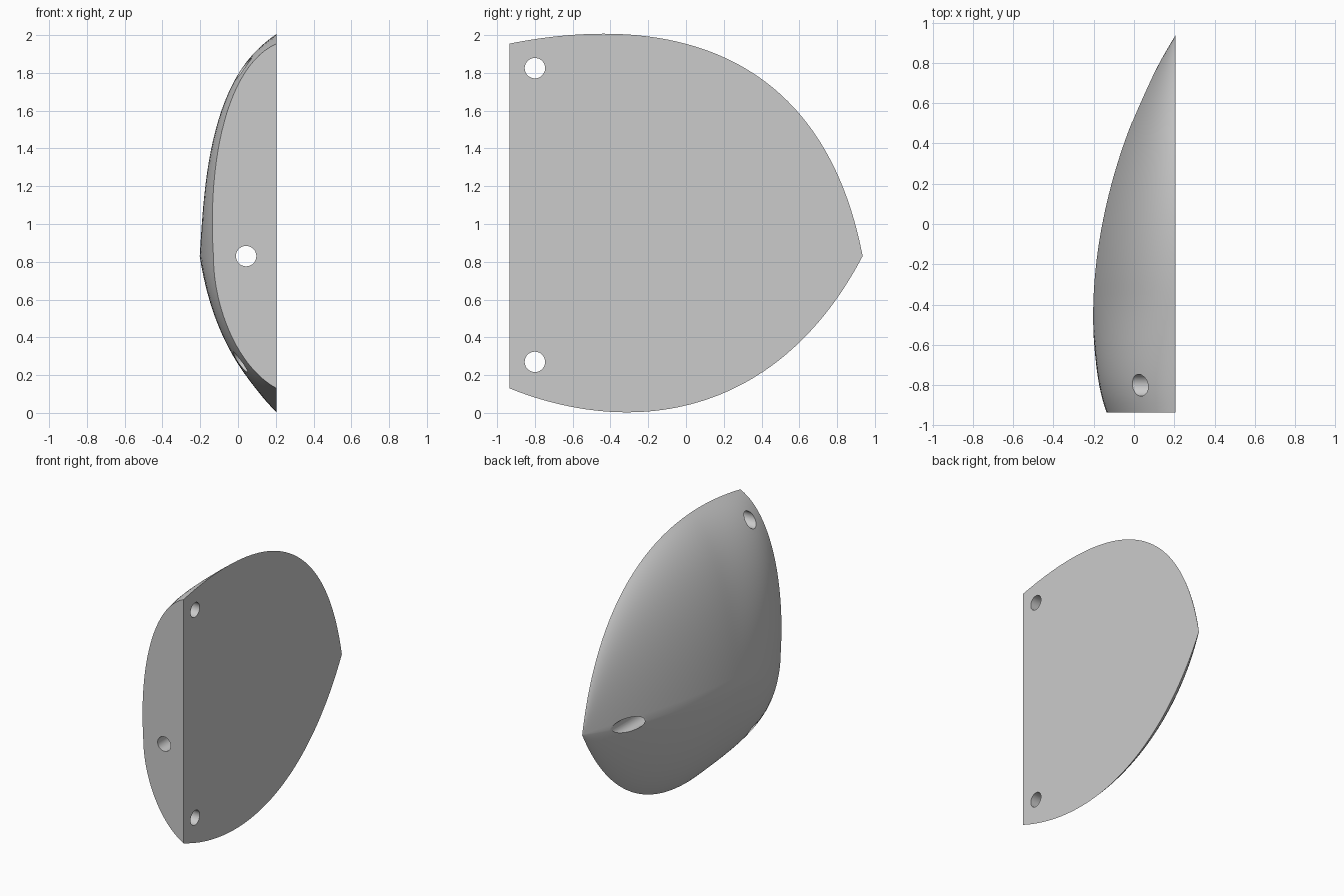
import bpy, bmesh, math
from mathutils import Vector

cube = bpy.data.objects.get("Cube")
if cube:
    bpy.data.objects.remove(cube, do_unlink=True)

FLAT_X, RIDGE_Z, FRONT_Y, TIP_Y = 0.205, 0.83, -0.935, 0.935
STATIONS, STEPS = 64, 24

# Guide curves as cubic control points: (y, z) outlines and (y, x) ridge
TOP = [(FRONT_Y, 1.955), (0.0, 2.14), (0.74, 1.85), (TIP_Y, RIDGE_Z)]
BOTTOM = [(FRONT_Y, 0.13), (-0.25, -0.145), (0.5, 0.0), (TIP_Y, RIDGE_Z)]
RIDGE = [(FRONT_Y, -0.13), (-0.5, -0.29), (0.3, -0.19), (TIP_Y, FLAT_X)]

# Section profiles from ridge to rim: (height fraction, depth fraction)
TOP_FRONT = [(0, 1), (0.45, 1.1), (0.9, 0.78), (1, 0)]
TOP_BODY = [(0, 1), (0.45, 0.9), (0.85, 0.62), (1, 0)]
LOW_FRONT = [(0, 1), (0.4, 1.0), (0.85, 0.6), (1, 0)]
LOW_BODY = [(0, 1), (0.35, 0.88), (0.78, 0.48), (1, 0)]


def bezier(points, t):
    a, b, c, d = (Vector(p) for p in points)
    s = 1 - t
    return a * s**3 + b * 3 * s * s * t + c * 3 * s * t * t + d * t**3


def value_at(points, y):
    low, high = 0.0, 1.0
    for _ in range(40):
        mid = (low + high) / 2
        if bezier(points, mid)[0] < y:
            low = mid
        else:
            high = mid
    return bezier(points, low)[1]


def section(y):
    """Points of one cross-section, from the top rim over the ridge to the bottom rim."""
    w = min(1, (y - FRONT_Y) / 0.6)
    w = w * w * (3 - 2 * w)
    depth = FLAT_X - value_at(RIDGE, y)

    def half(front, body, rim_z):
        pts = [Vector(p).lerp(Vector(q), w) for p, q in zip(front, body)]
        out = []
        for i in range(STEPS + 1):
            h, d = bezier(pts, i / STEPS)
            out.append((FLAT_X - depth * d, y, RIDGE_Z + (rim_z - RIDGE_Z) * h))
        return out

    upper = half(TOP_FRONT, TOP_BODY, value_at(TOP, y))
    lower = half(LOW_FRONT, LOW_BODY, value_at(BOTTOM, y))
    return upper[::-1] + lower[1:]


# Domed body lofted from the front face to the tip
bm = bmesh.new()
rings = []
for i in range(STATIONS):
    y = FRONT_Y + (TIP_Y - FRONT_Y) * math.sin(math.pi / 2 * i / STATIONS)
    rings.append([bm.verts.new(p) for p in section(y)])
tip = bm.verts.new((FLAT_X, TIP_Y, RIDGE_Z))
for a, b in zip(rings, rings[1:]):
    for j in range(len(a) - 1):
        bm.faces.new((a[j], a[j + 1], b[j + 1], b[j]))
for p, q in zip(rings[-1], rings[-1][1:]):
    bm.faces.new((p, q, tip))
bm.faces.new(rings[0])
bm.faces.new([r[0] for r in rings] + [tip] + [r[-1] for r in reversed(rings)])
bmesh.ops.recalc_face_normals(bm, faces=bm.faces)
mesh = bpy.data.meshes.new("domed_body")
bm.to_mesh(mesh)
bm.free()
body = bpy.data.objects.new("domed_body", mesh)
bpy.context.collection.objects.link(body)

grey = bpy.data.materials.new("light_grey")
grey.use_nodes = True
grey.diffuse_color = (0.6, 0.6, 0.6, 1)
grey.node_tree.nodes["Principled BSDF"].inputs["Base Color"].default_value = (0.6, 0.6, 0.6, 1)
mesh.materials.append(grey)


# Round through holes: two across the flat side, one lengthwise
def drill(location, rotation):
    bpy.ops.mesh.primitive_cylinder_add(vertices=48, radius=0.054, depth=3,
                                        location=location, rotation=rotation)
    cutter = bpy.context.object
    cutter.name = "hole_cutter"
    cutter.hide_render = True
    cutter.data.materials.append(grey)
    mod = body.modifiers.new("hole", "BOOLEAN")
    mod.operation = "DIFFERENCE"
    mod.solver = "EXACT"
    mod.object = cutter
    bpy.context.view_layer.objects.active = body
    bpy.ops.object.modifier_apply(modifier=mod.name)
    bpy.data.objects.remove(cutter, do_unlink=True)


for z in (0.27, 1.825):
    drill((0, -0.8, z), (0, math.pi / 2, 0))
drill((0.043, 0, RIDGE_Z), (math.pi / 2, 0, 0))

bpy.ops.object.select_all(action="DESELECT")
body.select_set(True)
bpy.context.view_layer.objects.active = body
bpy.ops.object.shade_smooth_by_angle(angle=math.radians(30))
